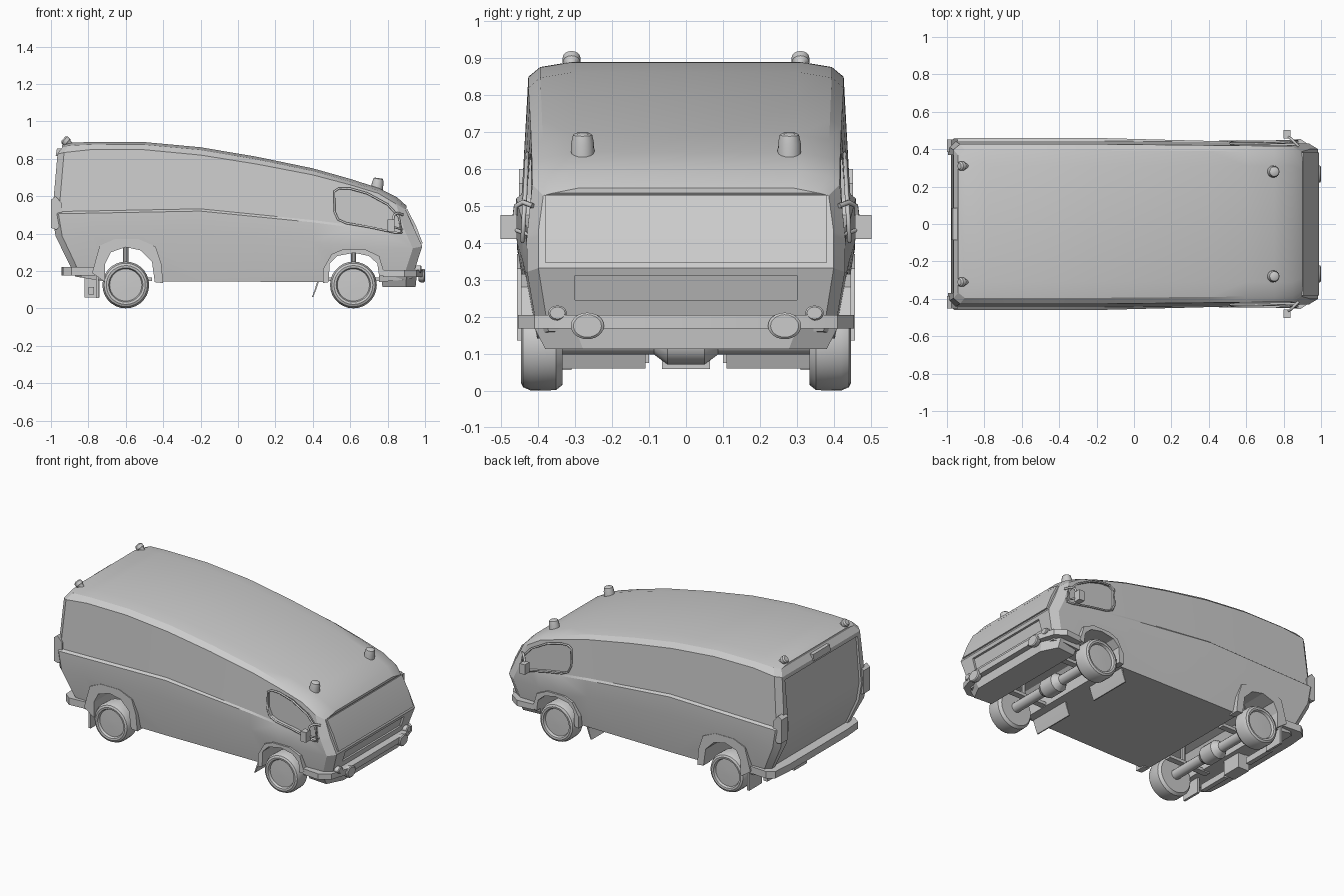
import bpy, bmesh, math
from mathutils import Vector, Matrix

if "Cube" in bpy.data.objects:
    bpy.data.objects.remove(bpy.data.objects["Cube"])


def finish(name, bm, mirror=False, smooth=25):
    bmesh.ops.recalc_face_normals(bm, faces=bm.faces)
    me = bpy.data.meshes.new(name)
    bm.to_mesh(me)
    bm.free()
    ob = bpy.data.objects.new(name, me)
    bpy.context.collection.objects.link(ob)
    bpy.ops.object.select_all(action='DESELECT')
    bpy.context.view_layer.objects.active = ob
    ob.select_set(True)
    if mirror:
        m = ob.modifiers.new("mirror", 'MIRROR')
        m.use_axis = (False, True, False)
        bpy.ops.object.modifier_apply(modifier="mirror")
    bpy.ops.object.shade_smooth_by_angle(angle=math.radians(smooth))
    return ob


def prism(name, pts, t0, t1, axis='y', mirror=False, taper=1.0):
    """Extrude a 2D outline along an axis; taper scales the t0 end about the outline centre."""
    place = {'x': lambda a, b, t: (t, a, b), 'y': lambda a, b, t: (a, t, b), 'z': lambda a, b, t: (a, b, t)}[axis]
    ca = sum(p[0] for p in pts) / len(pts)
    cb = sum(p[1] for p in pts) / len(pts)
    bm = bmesh.new()
    lo = [bm.verts.new(place(ca + (a - ca) * taper, cb + (b - cb) * taper, t0)) for a, b in pts]
    hi = [bm.verts.new(place(a, b, t1)) for a, b in pts]
    bm.faces.new(lo)
    bm.faces.new(hi)
    for i in range(len(pts)):
        j = (i + 1) % len(pts)
        bm.faces.new((lo[i], lo[j], hi[j], hi[i]))
    return finish(name, bm, mirror)


def box(name, lo, hi, mirror=False):
    return prism(name, [(lo[0], lo[2]), (hi[0], lo[2]), (hi[0], hi[2]), (lo[0], hi[2])], lo[1], hi[1], 'y', mirror)


def lathe(name, profile, origin, direction, segs=24, mirror=True, squash=1.0):
    """Revolve (radius, height) points around a direction."""
    rot = Vector(direction).to_track_quat('Z', 'Y').to_matrix().to_4x4()
    mat = Matrix.Translation(origin) @ rot
    bm = bmesh.new()
    rings = []
    for r, h in profile:
        rings.append([bm.verts.new(mat @ Vector((r * math.cos(2 * math.pi * i / segs),
                                                r * math.sin(2 * math.pi * i / segs), h)))
                      for i in range(segs)])
    bm.faces.new(rings[0])
    bm.faces.new(rings[-1])
    for a, b in zip(rings, rings[1:]):
        for i in range(segs):
            j = (i + 1) % segs
            bm.faces.new((a[i], a[j], b[j], b[i]))
    for v in bm.verts:
        v.co.z = origin[2] + (v.co.z - origin[2]) * squash
    return finish(name, bm, mirror, 35)


def tube(name, pts, r, closed=False):
    """Round bar along a path, one on each side."""
    for s, side in ((1, "left"), (-1, "right")):
        cu = bpy.data.curves.new(name, 'CURVE')
        cu.dimensions = '3D'
        cu.bevel_depth, cu.bevel_resolution, cu.use_fill_caps = r, 1, True
        sp = cu.splines.new('POLY')
        sp.points.add(len(pts) - 1)
        sp.use_cyclic_u = closed
        for p, (x, y, z) in zip(sp.points, pts):
            p.co = (x, y * s, z, 1)
        ob = bpy.data.objects.new(name + "_" + side, cu)
        bpy.context.collection.objects.link(ob)


def interp(keys, x):
    if x <= keys[0][0]:
        return keys[0][1]
    for (x0, z0), (x1, z1) in zip(keys, keys[1:]):
        if x <= x1:
            return z0 + (z1 - z0) * (x - x0) / (x1 - x0)
    return keys[-1][1]


def cut(ob, cutter):
    m = ob.modifiers.new("cut", 'BOOLEAN')
    m.operation, m.solver, m.object = 'DIFFERENCE', 'EXACT', cutter
    bpy.context.view_layer.objects.active = ob
    bpy.ops.object.modifier_apply(modifier="cut")
    bpy.data.objects.remove(cutter)


# Body shell: lengthwise rows (rear x, front x, rear half width, front half width, height curve)
upper = [(-1, .505), (-.2, .52), (.4, .46), (.86, .40), (.95, .42)]
top = [(-.94, .862), (-.9, .872), (-.78, .876), (-.5, .875), (-.1, .838), (.47, .72), (.75, .63), (.85, .58), (.9, .535)]
rows = [
    (-.87, .93, .42, .40, [(-.87, .17), (-.72, .145), (.8, .14), (.93, .16)]),
    (-.975, .985, .458, .43, [(-1, .385), (-.2, .4), (.4, .355), (.86, .305), (1, .335)]),
    (-.995, .945, .46, .43, upper),
    (-.992, .94, .445, .43, [(x, z + .012) for x, z in upper]),
    (-.965, .895, .427, .415, [(-.96, .825), (-.87, .85), (-.5, .848), (-.1, .81), (.47, .70), (.75, .615), (.9, .525)]),
    (-.94, .9, .395, .385, top),
    (-.94, .9, .31, .31, [(x, z + .014) for x, z in top]),
]
bm = bmesh.new()
grid = []
for x0, x1, yr, yf, keys in rows:
    row = []
    xs = [x0, x0 + .035, -.78, -.5, -.2, .1, .4, .6, .75, x1 - .05, x1]
    for i, x in enumerate(xs):
        y = interp([(-.2, yr), (.95, yf)], x)
        if i in (0, len(xs) - 1):
            y *= .93
        z = interp(keys, x)
        row.append((bm.verts.new((x, y, z)), bm.verts.new((x, -y, z))))
    grid.append(row)
n = len(grid[0])
for a, b in zip(grid, grid[1:]):
    for s in (0, 1):
        for i in range(n - 1):
            bm.faces.new((a[i][s], a[i + 1][s], b[i + 1][s], b[i][s]))
    for i in (0, n - 1):
        bm.faces.new((a[i][0], b[i][0], b[i][1], a[i][1]))
for row in (grid[0], grid[-1]):
    for i in range(n - 1):
        bm.faces.new((row[i][0], row[i + 1][0], row[i + 1][1], row[i][1]))
body = finish("van_body", bm)

# Wheel arch openings and flares
arches = {
    "rear": ([(-.71, .14), (-.71, .24), (-.68, .30), (-.60, .327), (-.52, .31), (-.46, .25), (-.445, .14)],
             [(-.78, .19), (-.74, .335), (-.66, .37), (-.53, .37), (-.44, .33), (-.41, .24), (-.40, .135)]),
    "front": ([(.485, .14), (.49, .24), (.53, .28), (.62, .297), (.70, .28), (.745, .24), (.755, .17)],
              [(.455, .135), (.455, .21), (.50, .29), (.56, .315), (.68, .315), (.755, .28), (.785, .18)])}
for end, (inner, outer) in arches.items():
    opening = [(inner[0][0], .05)] + inner + [(inner[-1][0], .05)]
    cut(body, prism("arch_cutter", opening, -.6, .6))
    prism(end + "_arch_flare", outer + inner[::-1], .39, .457 if end == "rear" else .447, mirror=True)

# Cab window recesses with frames
window = [(.515, .52), (.515, .625), (.54, .642), (.60, .64), (.69, .615), (.80, .555), (.86, .49),
          (.875, .405), (.84, .405), (.70, .435), (.58, .455), (.535, .475)]
for s in (1, -1):
    cut(body, prism("window_cutter", window, s * .412, s * .6))
tube("window_frame", [(x, .443 - (z - .4) * .055, z) for x, z in window], .006, True)

# Rear door recess, nose grille recess, windscreen
cut(body, prism("door_cutter", [(-.955, .80), (-.978, .505), (-.958, .385), (-.882, .22), (-1.1, .22), (-1.1, .80)], -.37, .37))
cut(body, prism("grille_cutter", [(.965, .312), (.945, .245), (1.1, .245), (1.1, .312)], -.3, .3))
prism("windscreen", [(.905, .53), (.952, .44), (.988, .347), (.96, .345), (.88, .52)], -.382, .382)
bpy.context.view_layer.objects.active = body
body.select_set(True)
bpy.ops.object.shade_smooth_by_angle(angle=math.radians(20))


def both(half):
    return half + [(x, -y) for x, y in reversed(half)]


# Bumpers and front lip
prism("front_bumper", both([(.775, .445), (.89, .455), (.955, .41), (.99, .30)]), .168, .205, 'z')
prism("front_lip", both([(.765, .40), (.90, .41), (.955, .30)]), .113, .168, 'z', taper=.93)
prism("rear_bumper", both([(-.765, .445), (-.89, .455), (-.935, .42), (-.945, .30)]), .175, .22, 'z')

# Headlamps, fog lamps, tail lamps
lathe("fog_lamp", [(.036, 0), (.045, .012), (.045, .03), (.038, .035)], (.965, .267, .175), (1, 0, 0), squash=.8)
lathe("headlamp", [(.025, 0), (.025, .05), (.02, .055)], (.925, .348, .21), (1, 0, 0), squash=.8)
prism("tail_lamp", [(-1.0, .43), (-1.0, .58), (-.975, .6), (-.94, .56), (-.94, .45), (-.97, .42)], .385, .452, mirror=True)

# Roof lamps and rear top lamp bar
lathe("front_roof_lamp", [(.033, -.02), (.031, .035), (.026, .058), (.02, .062)], (.742, .28, .635), (.15, 0, 1), 16)
lathe("rear_roof_lamp", [(.014, -.03), (.016, .0), (.024, .01), (.024, .03), (.016, .038)], (-.905, .31, .882), (-.6, 0, .5), 16)
prism("rear_lamp_bar", [(-.975, .815), (-.968, .855), (-.945, .855), (-.95, .815)], -.085, .085)

# Door mirrors on bent arms
box("mirror", (.80, .457, .41), (.838, .503, .475), True)
tube("mirror_arm", [(.88, .415, .50), (.855, .44, .51), (.835, .46, .50), (.825, .465, .46)], .007)
tube("mirror_brace", [(.89, .42, .42), (.83, .462, .435)], .006)

# Wheels, axles and suspension
tyre = [(.06, .335), (.11, .335), (.124, .352), (.125, .42), (.116, .441), (.104, .447), (.092, .445), (.086, .43), (.02, .432)]
for end, x in (("rear", -.6), ("front", .617)):
    lathe(end + "_wheel", tyre, (x, 0, .125), (0, 1, 0), 28)
    lathe(end + "_axle", [(.032, -.34), (.032, .34)], (x, 0, .13), (0, 1, 0), 12, False)
    lathe(end + "_differential", [(.03, -.09), (.06, -.05), (.06, .05), (.03, .09)], (x, 0, .13), (0, 1, 0), 12, False)
    lathe(end + "_strut", [(.014, 0), (.014, .2)], (x, .27, .13), (0, 0, 1), 10)
    box(end + "_spring", (x - .16, .22, .145), (x + .14, .26, .165), True)

# Mud flaps and rear under-frame
prism("front_mud_flap", [(.425, .15), (.41, .10), (.395, .06), (.402, .06), (.418, .10), (.435, .15)], .11, .40, mirror=True)
box("rear_mud_flap", (-.76, .31, .055), (-.745, .44, .20), True)
box("rear_crossbar", (-.80, .10, .075), (-.77, .31, .115), True)
box("tow_block", (-.82, -.065, .058), (-.74, .065, .18))
